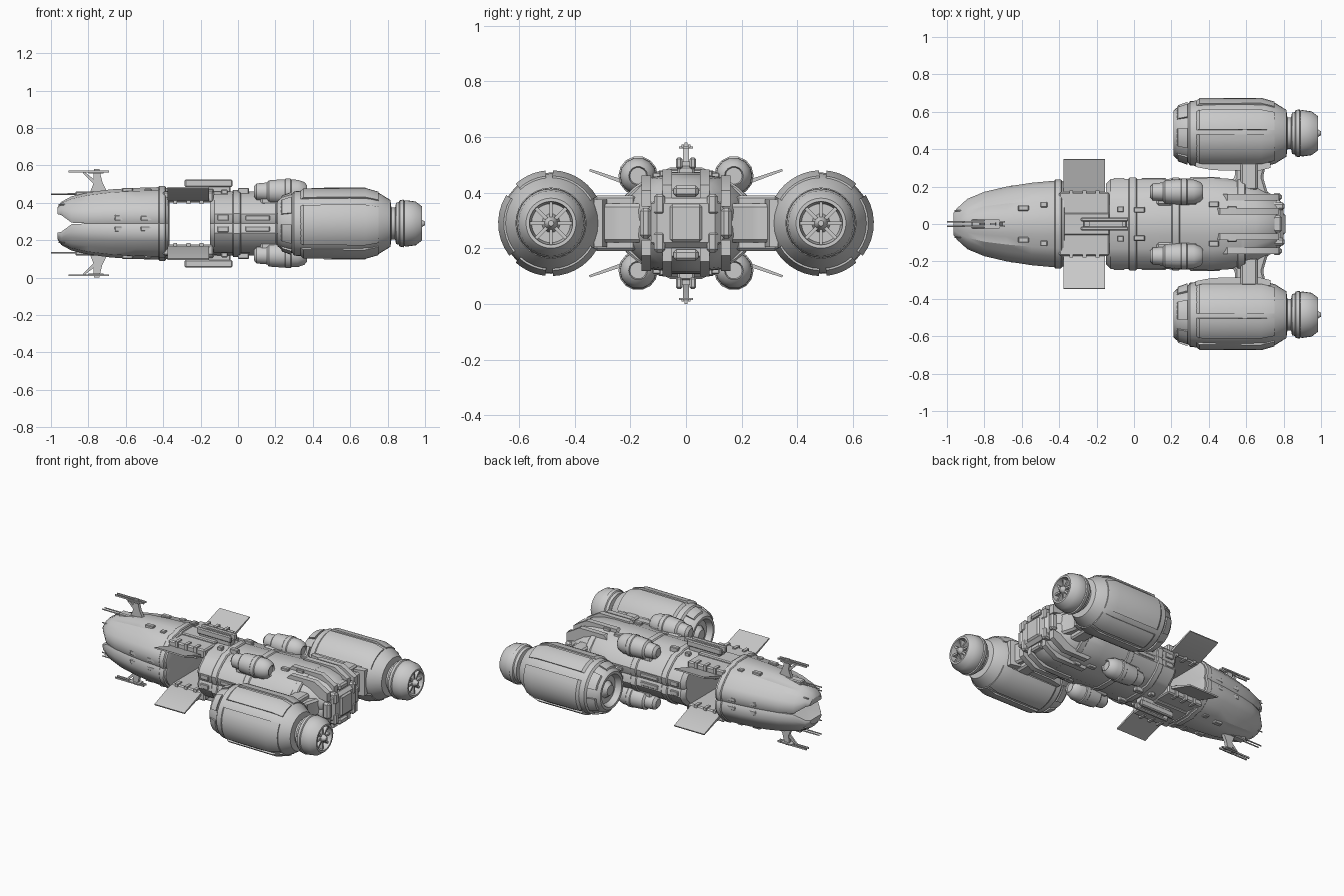
import bpy, bmesh, math, random

random.seed(4)
MID = 0.29          # height of the symmetry plane; all parts are modelled around it
cube = bpy.data.objects.get("Cube")
if cube:
    bpy.data.objects.remove(cube, do_unlink=True)

grey = bpy.data.materials.new("hull grey")
grey.use_nodes = True
grey.diffuse_color = (0.6, 0.6, 0.6, 1)
grey.node_tree.nodes["Principled BSDF"].inputs["Base Color"].default_value = (0.6, 0.6, 0.6, 1)
parts = []


def finish(name, bm, my, mz, bevel=0, recalc=True):
    """Turn a bmesh into an object mirrored across the hull planes."""
    if recalc:
        bmesh.ops.recalc_face_normals(bm, faces=bm.faces)
    if bevel:
        bmesh.ops.bevel(bm, geom=bm.edges[:], offset=bevel, segments=1, affect='EDGES')
    me = bpy.data.meshes.new(name)
    bm.to_mesh(me)
    bm.free()
    me.materials.append(grey)
    ob = bpy.data.objects.new(name, me)
    ob.location.z = MID
    bpy.context.collection.objects.link(ob)
    if my or mz:
        mod = ob.modifiers.new("mirror", 'MIRROR')
        mod.use_axis = (False, my, mz)
        mod.merge_threshold = 0.0005
    parts.append(ob)
    return ob


def extrude(name, pts, axis, a, b, my=True, mz=True, bevel=0):
    """Prism from a polygon in the plane across the given axis."""
    bm = bmesh.new()
    place = {'x': lambda p, t: (t, p[0], p[1]),
             'y': lambda p, t: (p[0], t, p[1]),
             'z': lambda p, t: (p[0], p[1], t)}[axis]
    lo = [bm.verts.new(place(p, a)) for p in pts]
    hi = [bm.verts.new(place(p, b)) for p in pts]
    bm.faces.new(lo)
    bm.faces.new(hi[::-1])
    for i in range(len(pts)):
        j = (i + 1) % len(pts)
        bm.faces.new((lo[i], hi[i], hi[j], lo[j]))
    return finish(name, bm, my, mz, bevel)


def box(name, x, y, z, my=True, mz=True, bevel=0):
    pts = [(x[0], y[0]), (x[1], y[0]), (x[1], y[1]), (x[0], y[1])]
    return extrude(name, pts, 'z', z[0], z[1], my, mz, bevel)


def lathe(name, profile, cy, cz, my=True, mz=False, n=28, a0=0, a1=360):
    """Spin an (x, radius) profile around a lengthwise axis."""
    bm = bmesh.new()
    full = a1 - a0 == 360
    rings = []
    for k in range(n if full else n + 1):
        a = math.radians(a0 + (a1 - a0) * k / n)
        rings.append([bm.verts.new((x, cy + r * math.cos(a), cz + r * math.sin(a)))
                      for x, r in profile])
    for k in range(n):
        p, q = rings[k], rings[(k + 1) % len(rings)]
        for i in range(len(profile) - 1):
            bm.faces.new((p[i], p[i + 1], q[i + 1], q[i]))
    if not full:
        bm.faces.new(rings[0])
        bm.faces.new(rings[-1][::-1])
    bmesh.ops.remove_doubles(bm, verts=bm.verts, dist=0.0001)
    return finish(name, bm, my, mz)


def hull(name, section, stations):
    """Loft a quarter section through (x, half width, low z, high z) stations."""
    bm = bmesh.new()
    rings = [[bm.verts.new((x, w * u, lo + (hi - lo) * v)) for u, v in section]
             for x, w, lo, hi in stations]
    for p, q in zip(rings, rings[1:]):
        for i in range(len(section) - 1):
            bm.faces.new((p[i], q[i], q[i + 1], p[i + 1]))
    bm.faces.new(rings[0])
    bm.faces.new(rings[-1][::-1])
    return finish(name, bm, True, True, recalc=False)


SECTION = [(0, 1), (.24, 1), (.34, .94), (.55, .91), (.74, .73), (.92, .5),
           (1, .3), (.98, .08), (.95, 0), (0, 0)]

# Split-jaw forward hull
hull("forward_hull", SECTION, [
    (-.965, .06, .05, .085), (-.945, .085, .045, .115), (-.89, .135, .004, .145),
    (-.8, .172, 0, .166), (-.68, .2, 0, .182), (-.55, .22, 0, .19),
    (-.42, .232, 0, .194), (-.375, .228, 0, .19), (-.367, .2, 0, .17)])
hull("forward_collar", SECTION, [
    (-.425, .232, 0, .195), (-.42, .238, 0, .2), (-.39, .238, 0, .2), (-.385, .23, 0, .194)])

# Main hull and tail
hull("main_hull", SECTION, [
    (-.15, .215, 0, .158), (-.125, .24, 0, .17), (.2, .242, 0, .172), (.42, .248, 0, .18),
    (.56, .238, 0, .182), (.65, .205, 0, .175), (.72, .168, 0, .158), (.765, .14, 0, .125)])
for i, x in enumerate((-.03, .2, .55)):
    hull("hull_band", SECTION, [
        (x, .242, 0, .173), (x + .006, .248, 0, .18),
        (x + .04, .248, 0, .18), (x + .046, .242, 0, .173)])

# Open cargo bay: roof and floor joining the two hulls
box("bay_slab", (-.4, -.13), (-.17, .17), (.112, .172), my=False, bevel=.008)
box("bay_spine", (-.39, -.13), (-.06, .06), (.165, .184), my=False, bevel=.006)
for x in (-.345, -.275, -.205):
    box("bay_rib", (x, x + .02), (.13, .178), (.104, .18))
extrude("bay_door", [(.15, .122), (.16, .135), (.345, .195), (.348, .187), (.17, .12)],
        'x', -.378, -.155)
for x in (-.36, -.19):
    extrude("door_brace", [(.16, .118), (.3, .172), (.3, .18), (.15, .128)], 'x', x, x + .014)

# Nose cannons and mast antennas, above and below
for y in (.012, .07):
    reach = -1 if y < .05 else -.96
    lathe("cannon_barrel", [(reach, 0), (reach, .004), (-.78, .005), (-.78, 0)],
          y, .157 if y < .05 else .1, mz=True, n=8)
box("cannon_mount", (-.87, -.74), (-.025, .025), (.14, .172), my=False, bevel=.006)
extrude("mast", [(-.7, .17), (-.725, .22), (-.74, .28), (-.775, .28), (-.77, .22), (-.79, .17)],
        'y', -.011, .011, my=False)
extrude("mast_brace", [(-.76, .2), (-.83, .27), (-.82, .275), (-.75, .22)],
        'y', -.006, .006, my=False)
box("mast_bar", (-.905, -.69), (.008, .016), (.272, .282))
box("mast_crossbar", (-.8, -.72), (-.025, .025), (.268, .276), my=False)
box("mast_tip", (-.77, -.74), (-.005, .005), (.276, .29), my=False)

# Dorsal and ventral rail guns
box("rail_base", (-.27, -.04), (-.03, .03), (.165, .205), my=False, bevel=.006)
box("rail", (-.285, -.03), (.013, .036), (.195, .236), bevel=.006)
box("rail_core", (-.24, -.06), (-.014, .014), (.2, .222), my=False)

# Four shoulder pods
lathe("pod", [(.085, 0), (.085, .028), (.1, .045), (.155, .05), (.165, .062), (.23, .067),
              (.32, .065), (.355, .052), (.37, .034), (.36, .03), (.36, 0)],
      .172, .17, mz=True, n=14)
box("pod_saddle", (.12, .34), (.1, .2), (.1, .17), bevel=.01)
lathe("pod_band", [(.25, .066), (.255, .071), (.28, .071), (.285, .066)], .172, .17, mz=True, n=14)

# Tail ridges and central drive block
for y, x0, top in ((.05, .42, .192), (.125, .46, .172)):
    extrude("tail_ridge", [(x0, .13), (x0 + .04, top), (.68, top), (.775, top - .055), (.775, .06)],
            'y', y, y + .035)
box("drive_block", (.74, .8), (-.125, .125), (-.09, .09), my=False, mz=False, bevel=.02)
box("drive_cap", (.78, .81), (-.06, .06), (-.07, .07), my=False, mz=False, bevel=.012)
box("drive_fin", (.72, .805), (.075, .115), (.03, .105), bevel=.01)
box("drive_vent", (.74, .79), (.125, .165), (-.055, .055), mz=False, bevel=.012)
box("drive_lip", (.73, .79), (-.045, .045), (.095, .135), my=False, bevel=.01)

# Engine nacelles
CY = .485
lathe("nacelle", [(.25, 0), (.25, .09), (.212, .105), (.212, .122), (.235, .142), (.29, .158),
                  (.3, .172), (.4, .18), (.6, .182), (.7, .178), (.755, .162), (.815, .125),
                  (.82, .085), (.84, .085), (.845, .11), (.9, .124), (.95, .117), (.985, .09),
                  (.985, .078), (.925, .07), (.925, 0)], CY, 0, n=32)
lathe("intake_hub", [(.218, 0), (.222, .035), (.255, .06)], CY, 0, n=12)
lathe("nozzle_hub", [(.92, .035), (.98, .022), (1.0, .01), (1.0, 0)], CY, 0, n=10)
lathe("nozzle_ring", [(.86, .117), (.865, .124), (.885, .128), (.89, .12)], CY, 0)
# Armour plates around each nacelle
PLATE = [(.33, .17), (.35, .188), (.68, .19), (.75, .17), (.75, .15), (.33, .15)]
for a0, a1 in ((-38, 32), (48, 84), (92, 150), (-84, -48), (-150, -92)):
    lathe("nacelle_plate", PLATE, CY, 0, n=7, a0=a0, a1=a1)
for a in range(20, 380, 60):
    lathe("intake_plate", [(.225, .12), (.235, .15), (.285, .168), (.285, .13)],
          CY, 0, n=4, a0=a, a1=a + 38)
# Nozzle spokes
for k in range(8):
    a = k * math.tau / 8
    c, s = math.cos(a), math.sin(a)
    pts = [(CY + r * c - t * s, r * s + t * c)
           for r, t in ((.02, -.006), (.085, -.006), (.085, .006), (.02, .006))]
    extrude("nozzle_spoke", pts, 'x', .93, .972, mz=False)

# Pylons from hull to nacelles
extrude("pylon", [(.48, .19), (.54, .25), (.54, .34), (.71, .34), (.69, .25), (.72, .15)],
        'z', -.07, .07, mz=False, bevel=.012)
box("pylon_rib", (.57, .66), (.18, .33), (.06, .1), bevel=.01)
extrude("nacelle_root", [(.33, .305), (.42, .288), (.66, .283), (.73, .3), (.73, .33), (.33, .33)],
        'z', -.085, .085, mz=False)

# Raised side panels along the hull
for x, w, y in ((-.66, .1, .198), (-.52, .11, .216), (-.11, .06, .237), (.04, .13, .238), (.3, .16, .243)):
    box("side_panel", (x, x + w), (y - .03, y + .008), (.015, .05 + random.uniform(-.01, .01)), bevel=.004)
# Small roof equipment
for x in (-.62, -.5, -.09, .0, .4, .5):
    y, w = random.uniform(.05, .1), random.uniform(.03, .06)
    box("roof_unit", (x, x + w), (y, y + .03), (.14, .186 + random.uniform(-.006, .006)), bevel=.004)

# Shading
bpy.ops.object.select_all(action='DESELECT')
for ob in parts:
    ob.select_set(True)
bpy.context.view_layer.objects.active = parts[0]
bpy.ops.object.shade_smooth_by_angle(angle=math.radians(32))
